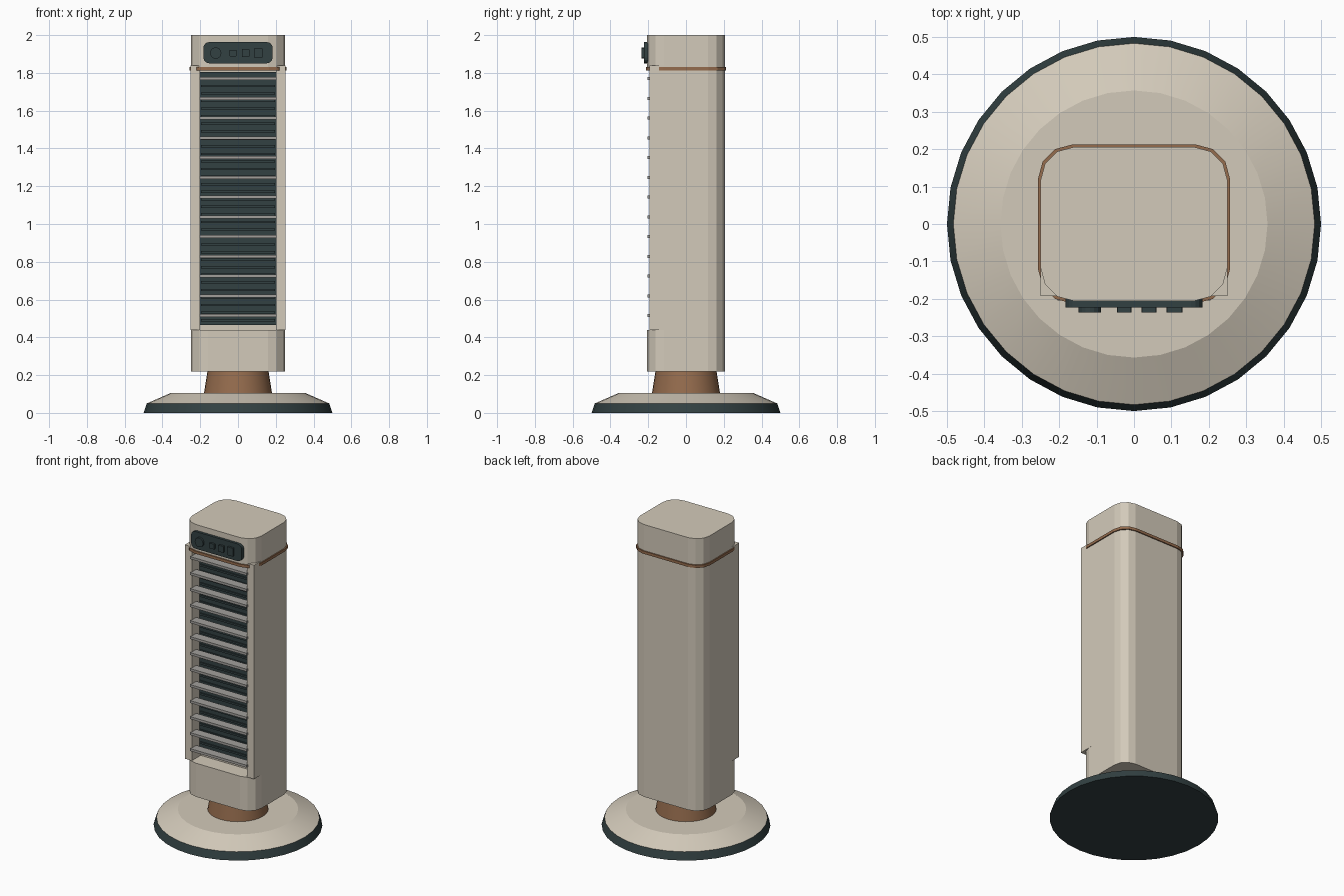
import bpy, bmesh
from math import sin, cos, pi, radians

if "Cube" in bpy.data.objects:
    bpy.data.objects.remove(bpy.data.objects["Cube"])


def material(name, rgb):
    m = bpy.data.materials.new(name)
    m.use_nodes = True
    m.diffuse_color = (*rgb, 1)
    m.node_tree.nodes["Principled BSDF"].inputs["Base Color"].default_value = (*rgb, 1)
    return m


CREAM = material("warm cream", (0.65, 0.59, 0.49))
DARK = material("dark slate", (0.032, 0.052, 0.054))
COPPER = material("copper brown", (0.30, 0.15, 0.075))
GREY = material("slat grey", (0.36, 0.35, 0.33))


def finish(name, bm, mat):
    bmesh.ops.recalc_face_normals(bm, faces=bm.faces)
    mesh = bpy.data.meshes.new(name)
    bm.to_mesh(mesh)
    bm.free()
    mesh.materials.append(mat)
    ob = bpy.data.objects.new(name, mesh)
    bpy.context.collection.objects.link(ob)
    return ob


def rounded(hx, hy, r, steps=3):
    """Outline of a rounded rectangle, counter-clockwise."""
    pts = []
    for i, (sx, sy) in enumerate([(1, 1), (-1, 1), (-1, -1), (1, -1)]):
        for k in range(steps + 1):
            a = (i + k / steps) * pi / 2
            pts.append((sx * (hx - r) + r * cos(a), sy * (hy - r) + r * sin(a)))
    return pts


def extrude(name, outline, start, end, mat, place=lambda u, v, w: (u, v, w)):
    bm = bmesh.new()
    rings = [[bm.verts.new(place(u, v, w)) for u, v in outline] for w in (start, end)]
    for ring in rings:
        bm.faces.new(ring)
    n = len(outline)
    for i in range(n):
        j = (i + 1) % n
        bm.faces.new((rings[0][i], rings[0][j], rings[1][j], rings[1][i]))
    return finish(name, bm, mat)


def box(name, x, y, z, mat):
    outline = [(x[0], y[0]), (x[1], y[0]), (x[1], y[1]), (x[0], y[1])]
    return extrude(name, outline, z[0], z[1], mat)


def cone(name, r1, r2, z1, z2, mat):
    bm = bmesh.new()
    bmesh.ops.create_cone(bm, cap_ends=True, segments=32, radius1=r1, radius2=r2, depth=z2 - z1)
    bmesh.ops.translate(bm, verts=bm.verts, vec=(0, 0, (z1 + z2) / 2))
    ob = finish(name, bm, mat)
    bpy.ops.object.select_all(action="DESELECT")
    ob.select_set(True)
    bpy.context.view_layer.objects.active = ob
    bpy.ops.object.shade_smooth_by_angle(angle=radians(20))
    return ob


# Stand
cone("base_foot", 0.5, 0.483, 0, 0.05, DARK)
cone("base_cover", 0.483, 0.357, 0.05, 0.105, CREAM)
cone("neck", 0.18, 0.16, 0.105, 0.23, COPPER)

# Tower body: lower block, set-back core and head
HX, HY, R = 0.25, 0.206, 0.09
BACK_WALL = -0.1
LOW, HIGH = 0.44, 1.815
outline = rounded(HX, HY, R)
extrude("lower_body", outline, 0.22, LOW, CREAM)
extrude("head", outline, HIGH, 2.0, CREAM)
core = [p for p in outline if p[1] > BACK_WALL]
extrude("core", core + [(-HX, BACK_WALL), (HX, BACK_WALL)], LOW, HIGH, CREAM)
extrude("trim_band", rounded(HX + 0.007, HY + 0.007, R + 0.004), 1.812, 1.83, COPPER)

# Square front pillars either side of the outlet
for side, s in (("left", 1), ("right", -1)):
    box(side + "_pillar", sorted((s * 0.2, s * 0.2505)), (-0.192, BACK_WALL), (LOW, 1.838), CREAM)

# Heater panel with fine ribs
box("heater_panel", (-0.2, 0.2), (-0.11, BACK_WALL), (0.465, 1.805), DARK)
for i in range(33):
    z = 0.485 + i * 0.04
    box("heater_rib", (-0.195, 0.195), (-0.118, -0.11), (z, z + 0.012), DARK)

# Outlet slats
for i in range(13):
    z = 0.515 + i * 0.1046
    box("slat", (-0.205, 0.205), (-0.204, -0.145), (z - 0.008, z + 0.008), GREY)


# Control panel on the head
def control(name, x, z, hx, hz, r, steps, front, back):
    extrude(name, rounded(hx, hz, r, steps), front, back, DARK,
            lambda u, v, w: (x + u, w, z + v))


control("control_panel", 0, 1.907, 0.183, 0.056, 0.03, 4, -0.223, -0.2)
control("dial", -0.118, 1.905, 0.03, 0.03, 0.0299, 4, -0.236, -0.22)
for x, hx, hz in ((-0.026, 0.019, 0.017), (0.04, 0.02, 0.021), (0.108, 0.021, 0.027)):
    control("button", x, 1.905, hx, hz, 0.004, 2, -0.236, -0.22)
